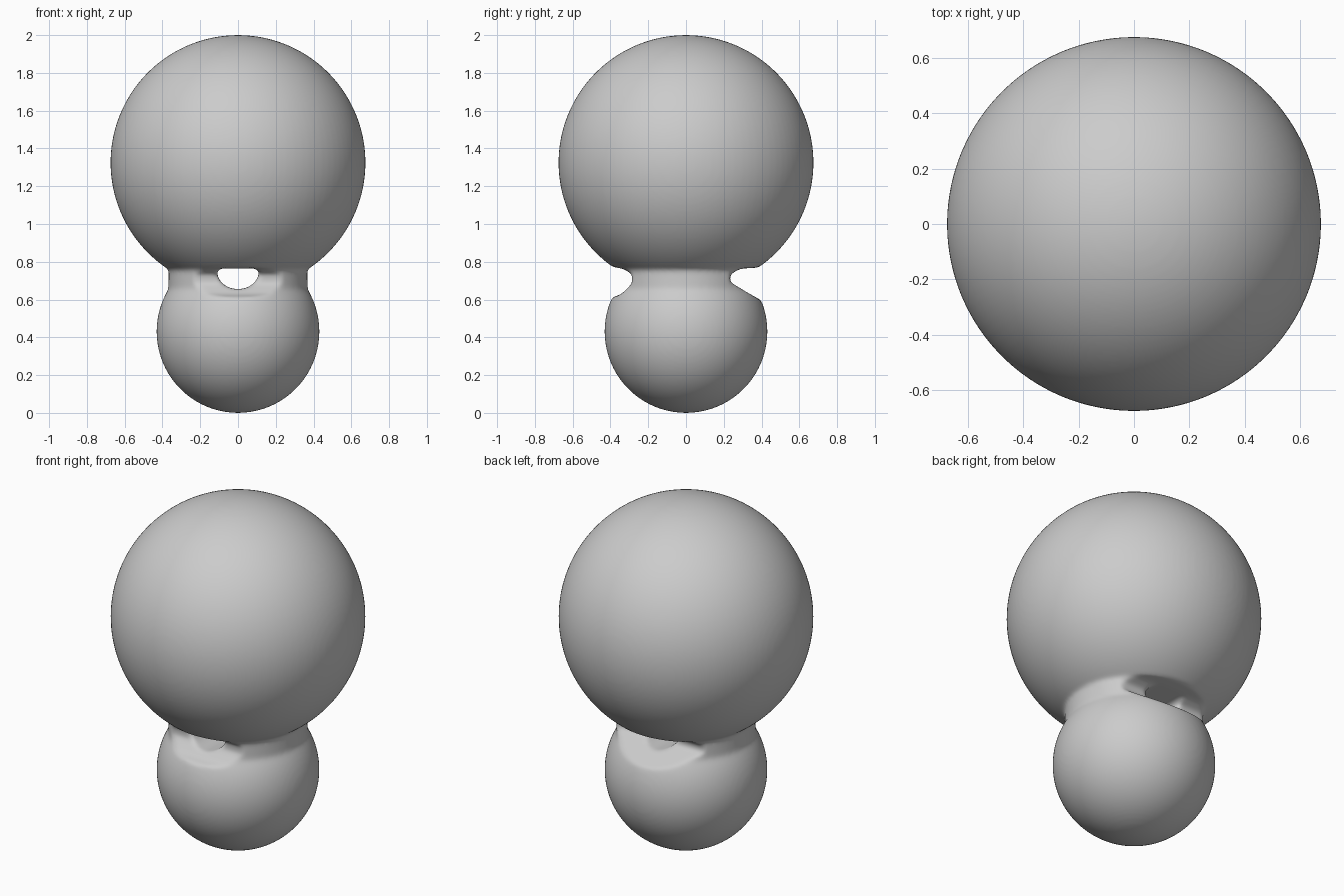
import bpy, bmesh, math
from mathutils import Vector

if "Cube" in bpy.data.objects:
    bpy.data.objects.remove(bpy.data.objects["Cube"])


def make(name, bm):
    bmesh.ops.recalc_face_normals(bm, faces=bm.faces)
    me = bpy.data.meshes.new(name)
    bm.to_mesh(me)
    bm.free()
    ob = bpy.data.objects.new(name, me)
    bpy.context.collection.objects.link(ob)
    return ob


def ball(name, r, z):
    bm = bmesh.new()
    bmesh.ops.create_uvsphere(bm, u_segments=96, v_segments=64, radius=r)
    bmesh.ops.translate(bm, verts=bm.verts, vec=(0, 0, z))
    return make(name, bm)


def prism(name, points, direction):
    # closed 3D outline swept along a direction
    bm = bmesh.new()
    face = bm.faces.new([bm.verts.new(p) for p in points])
    new = bmesh.ops.extrude_face_region(bm, geom=[face])["geom"]
    bmesh.ops.translate(bm, vec=direction,
                        verts=[v for v in new if isinstance(v, bmesh.types.BMVert)])
    return make(name, bm)


def apply(ob, kind, **settings):
    mod = ob.modifiers.new(kind.lower(), kind)
    for key, value in settings.items():
        setattr(mod, key, value)
    bpy.context.view_layer.objects.active = ob
    bpy.ops.object.modifier_apply(modifier=mod.name)


def combine(ob, other, op):
    apply(ob, 'BOOLEAN', object=other, operation=op, solver='EXACT')
    bpy.data.objects.remove(other, do_unlink=True)


# two stacked balls
body = ball("body", 0.675, 1.325)
combine(body, ball("lower_ball", 0.431, 0.431), 'UNION')

# neck between them
bm = bmesh.new()
bmesh.ops.create_cone(bm, cap_ends=True, segments=96, radius1=0.37, radius2=0.365, depth=0.17)
bmesh.ops.translate(bm, verts=bm.verts, vec=(0, 0, 0.705))
combine(body, make("neck", bm), 'UNION')

# gaps cut into front and back of the neck
front = [(-0.6, 0.605), (-0.405, 0.605), (-0.34, 0.63), (-0.285, 0.685),
         (-0.285, 0.735), (-0.33, 0.762), (-0.40, 0.775), (-0.6, 0.775)]
back = [(0.6, 0.595), (0.40, 0.595), (0.32, 0.64), (0.23, 0.695),
        (0.235, 0.735), (0.29, 0.764), (0.40, 0.77), (0.6, 0.77)]
for name, gap in (("front_gap", front), ("back_gap", back)):
    cutter = prism(name, [(-0.8, y, z) for y, z in gap], Vector((1.6, 0, 0)))
    combine(body, cutter, 'DIFFERENCE')

# D-shaped tunnel through the neck
arc = [(0.11 * math.cos(a), -0.6, 0.745 - 0.09 * math.sin(a))
       for a in (math.pi * i / 20 for i in range(21))]
arc += [(-0.10, -0.6, 0.765), (0.10, -0.6, 0.765)]
combine(body, prism("tunnel", arc, Vector((0, 1.2, 0))), 'DIFFERENCE')

# melt the joints into one soft surface
apply(body, 'REMESH', mode='VOXEL', voxel_size=0.012)
apply(body, 'SMOOTH', factor=0.5, iterations=8)
for p in body.data.polygons:
    p.use_smooth = True
